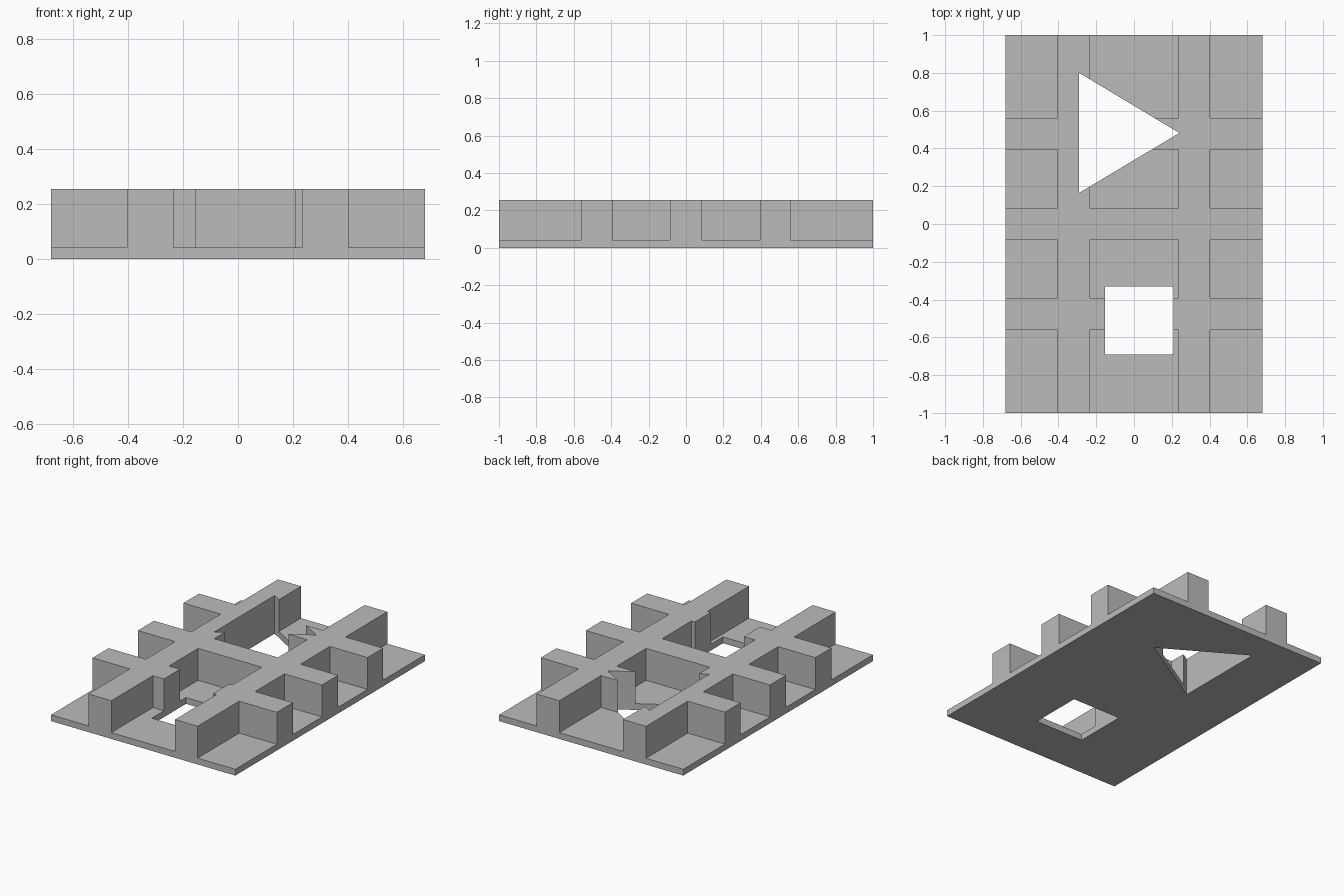
import bpy
import bmesh
from mathutils import Matrix

cube = bpy.data.objects.get("Cube")
if cube:
    bpy.data.objects.remove(cube)

WIDTH, LENGTH, HEIGHT, FLOOR = 1.36, 2.0, 0.255, 0.042

grey = bpy.data.materials.new("plain_grey")
grey.use_nodes = True
grey.diffuse_color = (0.5, 0.5, 0.5, 1)
grey.node_tree.nodes["Principled BSDF"].inputs["Base Color"].default_value = (0.5, 0.5, 0.5, 1)


def add_box(bm, x, y, z):
    """Box spanning three (low, high) ranges."""
    spans = (x, y, z)
    centre = Matrix.Translation([(a + b) / 2 for a, b in spans])
    size = Matrix.Diagonal([b - a for a, b in spans] + [1])
    bmesh.ops.create_cube(bm, size=1, matrix=centre @ size)


def add_prism(bm, outline, low, high):
    """Upright prism over a flat outline."""
    face = bm.faces.new([bm.verts.new((x, y, low)) for x, y in outline])
    top = bmesh.ops.extrude_face_region(bm, geom=[face])["geom"]
    verts = [v for v in top if isinstance(v, bmesh.types.BMVert)]
    bmesh.ops.translate(bm, verts=verts, vec=(0, 0, high - low))
    bmesh.ops.recalc_face_normals(bm, faces=bm.faces)


def make_object(name, bm):
    mesh = bpy.data.meshes.new(name)
    bm.to_mesh(mesh)
    bm.free()
    mesh.materials.append(grey)
    obj = bpy.data.objects.new(name, mesh)
    bpy.context.collection.objects.link(obj)
    return obj


# Solid block that becomes the ribbed plate
bm = bmesh.new()
add_box(bm, (-WIDTH / 2, WIDTH / 2), (-LENGTH / 2, LENGTH / 2), (0, HEIGHT))
plate = make_object("ribbed_plate", bm)

# Pockets between the ribs, running out past the block edges
bm = bmesh.new()
for x in ((-0.9, -0.405), (-0.235, 0.235), (0.402, 0.9)):
    for y in ((-1.2, -0.562), (-0.393, -0.085), (0.085, 0.395), (0.56, 1.2)):
        add_box(bm, x, y, (FLOOR, 0.5))
pockets = make_object("pocket_cutter", bm)

# Square opening
bm = bmesh.new()
add_box(bm, (-0.153, 0.21), (-0.69, -0.33), (-0.2, 0.6))
square = make_object("square_hole_cutter", bm)

# Triangular opening
bm = bmesh.new()
add_prism(bm, [(-0.29, 0.165), (0.24, 0.482), (-0.29, 0.80)], -0.2, 0.6)
triangle = make_object("triangle_hole_cutter", bm)

# Cut the block, then remove the cutters
for cutter in (pockets, square, triangle):
    mod = plate.modifiers.new(cutter.name, "BOOLEAN")
    mod.operation, mod.solver, mod.object = "DIFFERENCE", "EXACT", cutter
bpy.context.view_layer.objects.active = plate
for mod in list(plate.modifiers):
    bpy.ops.object.modifier_apply(modifier=mod.name)
for cutter in (pockets, square, triangle):
    bpy.data.objects.remove(cutter)
